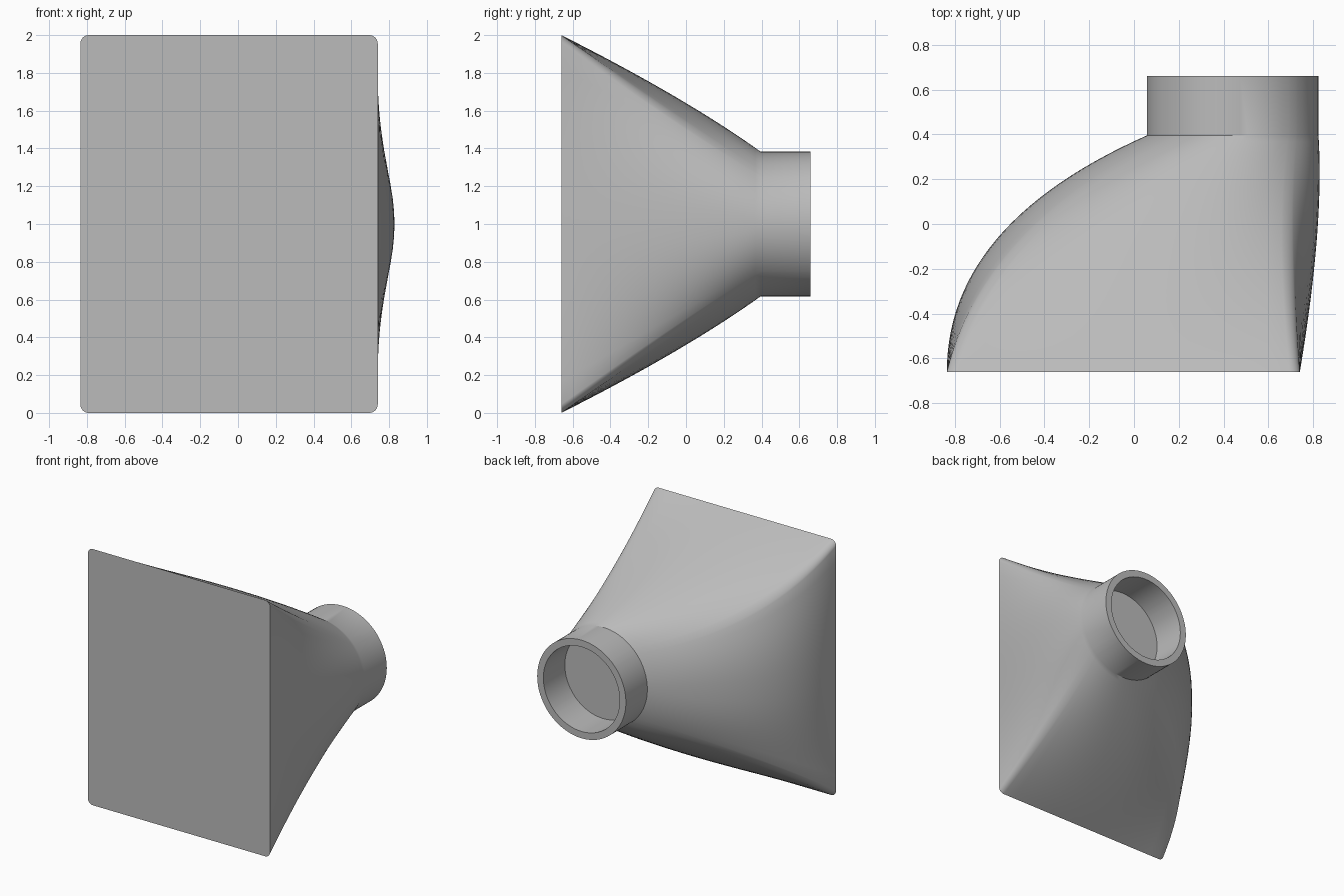
import bpy
import bmesh
from math import sin, cos, radians, copysign

cube = bpy.data.objects.get("Cube")
if cube:
    bpy.data.objects.remove(cube, do_unlink=True)

# Main dimensions
FRONT_Y, NECK_Y, BACK_Y, MID_Y = -0.66, 0.395, 0.66, 0.0
FLANGE_X, FLANGE_W, FLANGE_H, CORNER = -0.0475, 0.7875, 1.0, 0.045
NECK_X, NECK_R, BORE_R = 0.44, 0.383, 0.33
MID_X, MID_W, MID_H = 0.0075, 0.8425, 0.667
MID_POWER = 0.75
HALF = 41          # degrees of the circle covered by half a flat side
SIDE_STEPS, CORNER_STEPS, LOFT_STEPS = 16, 6, 28


def flange_outline():
    """Pairs of (circle angle, rounded rectangle point), counter-clockwise."""
    pairs = []
    w, h = FLANGE_W - CORNER, FLANGE_H - CORNER
    for quarter in range(4):
        base = 90 * quarter
        nx, nz = round(cos(radians(base))), round(sin(radians(base)))
        # flat side
        for i in range(SIDE_STEPS):
            s = 2 * i / SIDE_STEPS - 1
            x = nx * FLANGE_W - nz * s * w
            z = nz * FLANGE_H + nx * s * h
            pairs.append((radians(base + s * HALF), x, z))
        # rounded corner that follows it
        cx, cz = (nx - nz) * w, (nz + nx) * h
        for i in range(CORNER_STEPS):
            f = i / CORNER_STEPS
            turn = radians(base + 90 * f)
            pairs.append((radians(base + HALF + f * (90 - 2 * HALF)),
                          cx + CORNER * cos(turn), cz + CORNER * sin(turn)))
    return pairs


def squarish(v):
    return copysign(abs(v) ** MID_POWER, v)


def bezier(a, b, c, t):
    return a * (1 - t) ** 2 + 2 * b * t * (1 - t) + c * t * t


outline = flange_outline()


def loft_ring(t):
    """Section of the body between the flange (0) and the neck (1)."""
    y = bezier(FRONT_Y, MID_Y, NECK_Y, t)
    ring = []
    for a, fx, fz in outline:
        x = bezier(FLANGE_X + fx, MID_X + MID_W * squarish(cos(a)),
                   NECK_X + NECK_R * cos(a), t)
        z = bezier(fz, MID_H * squarish(sin(a)), NECK_R * sin(a), t)
        ring.append((x, y, 1 + z))
    return ring


def round_ring(radius, y):
    return [(NECK_X + radius * cos(a), y, 1 + radius * sin(a))
            for a, _, _ in outline]


# Body loft, then collar wall, rim and bore
sections = [loft_ring(i / LOFT_STEPS) for i in range(LOFT_STEPS + 1)]
sections += [round_ring(NECK_R, BACK_Y), round_ring(BORE_R, BACK_Y),
             round_ring(BORE_R, NECK_Y)]

bm = bmesh.new()
rings = [[bm.verts.new(p) for p in s] for s in sections]
for r0, r1 in zip(rings, rings[1:]):
    for i in range(len(r0)):
        bm.faces.new((r0[i - 1], r0[i], r1[i], r1[i - 1]))
bm.faces.new(rings[0])       # flat front
bm.faces.new(rings[-1])      # floor of the bore
bmesh.ops.recalc_face_normals(bm, faces=bm.faces)

mesh = bpy.data.meshes.new("duct_adapter")
bm.to_mesh(mesh)
bm.free()

# Plain grey
grey = bpy.data.materials.new("plain_grey")
grey.use_nodes = True
colour = (0.5, 0.5, 0.5, 1)
grey.diffuse_color = colour
grey.node_tree.nodes["Principled BSDF"].inputs["Base Color"].default_value = colour
mesh.materials.append(grey)

duct = bpy.data.objects.new("duct_adapter", mesh)
bpy.context.collection.objects.link(duct)
bpy.ops.object.select_all(action='DESELECT')
duct.select_set(True)
bpy.context.view_layer.objects.active = duct
bpy.ops.object.shade_smooth_by_angle(angle=radians(30))
